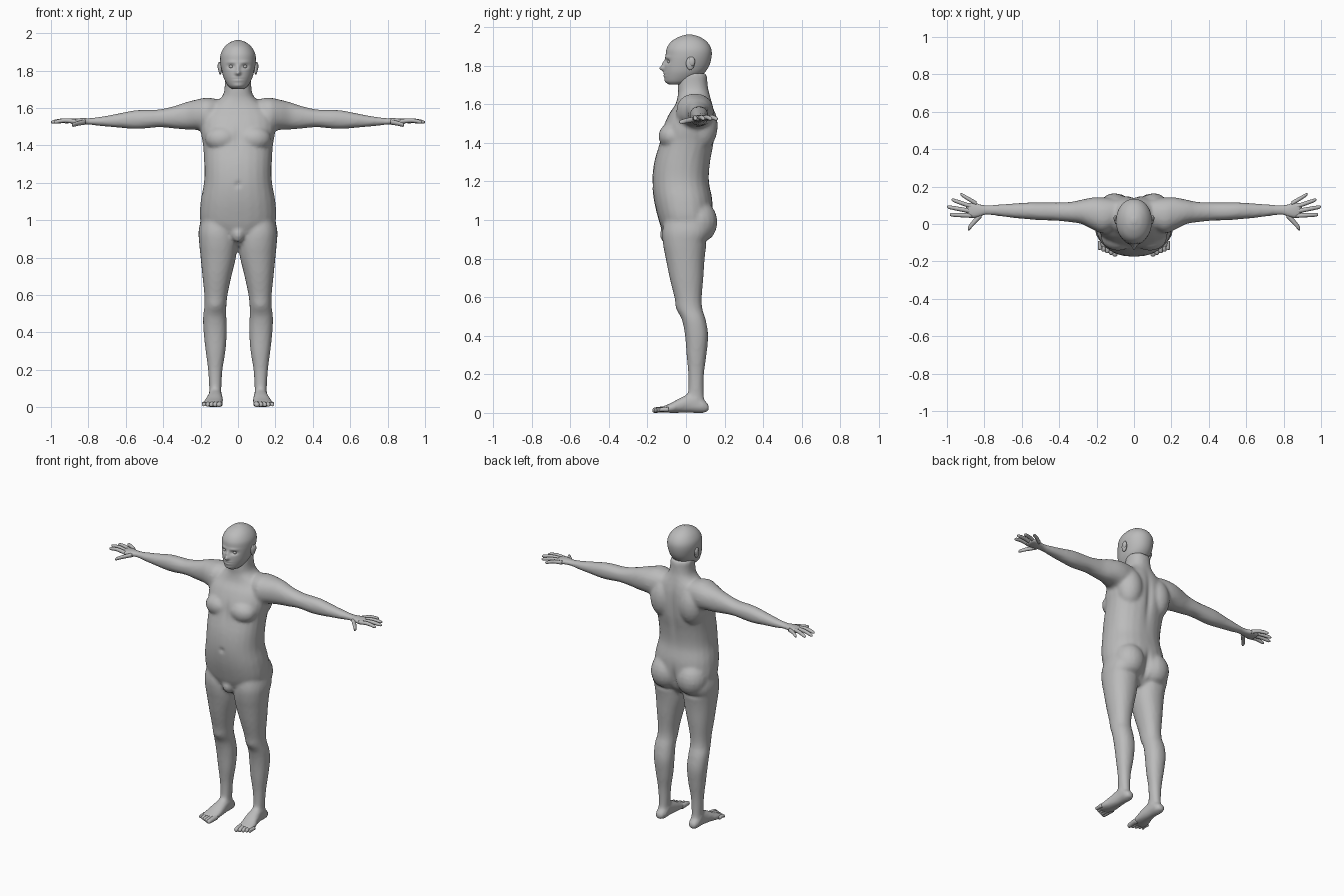
import bpy, bmesh, math
from mathutils import Matrix, Vector

default_cube = bpy.data.objects.get("Cube")
if default_cube:
    bpy.data.objects.remove(default_cube, do_unlink=True)

skin = bpy.data.materials.new("grey_skin")
skin.use_nodes = True
grey = (0.5, 0.5, 0.5, 1)
skin.diffuse_color = grey
skin.node_tree.nodes["Principled BSDF"].inputs["Base Color"].default_value = grey


def spline(a, b, c, d, t):
    """Catmull-Rom interpolation between b and c."""
    return 0.5 * (2 * b + (c - a) * t + (2 * a - 5 * b + 4 * c - d) * t * t
                  + (3 * b - a - 3 * c + d) * t ** 3)


def loft(bm, axis, sections, side=1, power=2.2, sides=24, steps=4):
    """Skin of oval sections: position on axis, then low/high bounds on the other two axes."""
    others = [i for i in range(3) if i != axis]
    last = len(sections) - 1
    rows = []
    for i in range(last):
        near = [sections[max(0, min(last, i + k))] for k in (-1, 0, 1, 2)]
        for s in range(steps):
            rows.append([spline(*vals, s / steps) for vals in zip(*near)])
    rows.append(sections[-1])
    rings = []
    for pos, low_a, high_a, low_b, high_b in rows:
        ring = []
        for k in range(sides):
            angle = math.tau * k / sides
            co = Vector()
            co[axis] = pos
            for index, low, high, unit in ((others[0], low_a, high_a, math.cos(angle)),
                                           (others[1], low_b, high_b, math.sin(angle))):
                bulge = math.copysign(abs(unit) ** (2 / power), unit)
                co[index] = (low + high) / 2 + (high - low) / 2 * bulge
            co.x *= side
            ring.append(bm.verts.new(co))
        rings.append(ring)
    for lower, upper in zip(rings, rings[1:]):
        for k in range(sides):
            n = (k + 1) % sides
            bm.faces.new((lower[k], lower[n], upper[n], upper[k]))
    bm.faces.new(rings[0][::-1])
    bm.faces.new(rings[-1])


def blob(bm, centre, radii):
    """Ellipsoid muscle or feature."""
    bmesh.ops.create_uvsphere(bm, u_segments=20, v_segments=12, radius=1,
                              matrix=Matrix.Translation(centre) @ Matrix.Diagonal((*radii, 1)))


def digit(bm, axis, start, middle, tip, radius, side, slant=1):
    """Finger or toe, rounded at the tip; slant widens one that runs across its axis."""
    start, middle, tip = Vector(start), Vector(middle), Vector(tip)
    other = 1 - axis
    sections = []
    for point, scale in ((start, 1.1), (middle, 1), (middle.lerp(tip, .8), .85), (tip, .3)):
        wide, tall = radius * scale * slant, radius * scale
        sections.append((point[axis], point[other] - wide, point[other] + wide,
                         point.z - tall, point.z + tall))
    loft(bm, axis, sections, side, power=2, sides=12)


def finish(bm, name):
    """Turn a bmesh into a smooth grey object."""
    bmesh.ops.recalc_face_normals(bm, faces=bm.faces[:])
    for face in bm.faces:
        face.smooth = True
    mesh = bpy.data.meshes.new(name)
    bm.to_mesh(mesh)
    bm.free()
    mesh.materials.append(skin)
    obj = bpy.data.objects.new(name, mesh)
    bpy.context.collection.objects.link(obj)
    return obj


def sculpt(bm, dents):
    """Push the skin around each centre, fading out over its radii."""
    for (cx, cy, cz), (rx, ry, rz), push in dents:
        push = Vector(push)
        for vert in bm.verts:
            x, y, z = vert.co
            if abs(z - cz) < 2.5 * rz and abs(x - cx) < 2.5 * rx:
                d = ((x - cx) / rx) ** 2 + ((y - cy) / ry) ** 2 + ((z - cz) / rz) ** 2
                vert.co += push * math.exp(-d)


# Head with nose, mouth, eye sockets and ears
head_sections = [(1.702, .032, -.088, -.01), (1.72, .054, -.106, .04), (1.76, .076, -.112, .092),
                 (1.8, .087, -.112, .12), (1.85, .095, -.106, .133), (1.89, .092, -.1, .13),
                 (1.925, .073, -.077, .108), (1.95, .044, -.036, .07), (1.962, .012, .005, .03)]
head = bmesh.new()
loft(head, 2, [(z, -w, w, front, back) for z, w, front, back in head_sections],
     power=2.1, sides=96, steps=8)
features = [((0, -.11, 1.787), (.013, .05, .013), (0, -.026, 0)),      # nose tip
            ((0, -.11, 1.812), (.009, .05, .016), (0, -.012, 0)),      # nose bridge
            ((0, -.11, 1.753), (.028, .05, .014), (0, -.007, 0)),      # lips
            ((0, -.115, 1.754), (.026, .05, .003), (0, .007, 0)),      # mouth line
            ((0, -.11, 1.72), (.025, .04, .012), (0, -.004, 0))]       # chin
for side in (1, -1):
    features += [((side * .036, -.1, 1.822), (.02, .05, .011), (0, .014, 0)),
                 ((side * .036, -.1, 1.845), (.025, .05, .007), (0, -.004, 0))]
sculpt(head, features)
for side in (1, -1):
    blob(head, (side * .095, .022, 1.812), (.01, .022, .034))
    blob(head, (side * .1, .03, 1.822), (.009, .017, .024))
    blob(head, (side * .036, -.083, 1.821), (.013, .013, .01))
finish(head, "head")

# Torso and neck
torso = [(.86, .05, -.06, .06), (.9, .11, -.1, .1), (.95, .17, -.125, .13),
         (1, .203, -.142, .14), (1.1, .2, -.166, .138), (1.2, .182, -.175, .12),
         (1.3, .181, -.165, .127), (1.4, .187, -.138, .145), (1.48, .2, -.12, .15),
         (1.55, .195, -.088, .147), (1.6, .16, -.055, .138), (1.65, .095, -.042, .124),
         (1.69, .074, -.042, .114), (1.76, .07, -.04, .108)]
leg = [(1.05, .03, .185, -.1, .11), (.95, .01, .21, -.122, .13), (.88, .004, .208, -.12, .108),
       (.8, .011, .2, -.105, .097), (.7, .035, .19, -.085, .09), (.6, .056, .18, -.06, .082),
       (.54, .062, .18, -.045, .085), (.48, .062, .187, -.02, .103), (.4, .06, .184, -.005, .115),
       (.3, .067, .173, .003, .106), (.2, .083, .16, .012, .093), (.1, .089, .154, .01, .091),
       (.04, .09, .155, -.01, .1)]
foot = [(.119, .104, .142, .012, .04), (.09, .088, .155, 0, .07), (.03, .085, .158, 0, .1),
        (-.03, .08, .17, 0, .078), (-.08, .08, .185, 0, .05), (-.13, .086, .188, .003, .03)]
arm = [(.08, -.01, .13, 1.5, 1.64), (.16, -.05, .142, 1.47, 1.655), (.22, -.03, .142, 1.482, 1.645),
       (.28, 0, .13, 1.485, 1.63), (.34, .01, .118, 1.49, 1.61), (.42, .018, .115, 1.497, 1.592),
       (.5, .02, .115, 1.49, 1.59), (.56, .025, .115, 1.488, 1.586), (.64, .032, .11, 1.495, 1.57),
       (.72, .042, .105, 1.502, 1.555), (.79, .048, .1, 1.51, 1.546), (.83, .035, .11, 1.51, 1.546),
       (.87, .03, .12, 1.512, 1.543), (.9, .036, .115, 1.515, 1.536)]
rough = bmesh.new()
loft(rough, 2, [(z, -w, w, front, back) for z, w, front, back in torso], power=2.3)
blob(rough, (0, -.1, .925), (.035, .035, .045))
for side in (1, -1):
    loft(rough, 2, leg, side)
    loft(rough, 1, foot, side)
    loft(rough, 0, arm, side)
    # Chest, buttock, shoulder blade and ankle
    blob(rough, (side * .085, -.07, 1.435), (.092, .073, .07))
    blob(rough, (side * .095, .06, .99), (.1, .103, .115))
    blob(rough, (side * .105, .08, 1.49), (.085, .085, .13))
    blob(rough, (side * .122, .05, .065), (.038, .025, .025))

# Fuse torso and limbs into one skin
body = finish(rough, "body")
fuse = body.modifiers.new("fuse", 'REMESH')
fuse.mode = 'VOXEL'
fuse.voxel_size = 0.011
relax = body.modifiers.new("relax", 'SMOOTH')
relax.iterations = 3
graph = bpy.context.evaluated_depsgraph_get()
fused = bmesh.new()
fused.from_mesh(body.evaluated_get(graph).to_mesh())
bpy.data.objects.remove(body, do_unlink=True)

dents = [((0, -.175, 1.19), (.014, .03, .014), (0, .01, 0)),       # navel
         ((0, .16, 1.42), (.02, .05, .17), (0, -.014, 0)),         # spine
         ((0, .15, .96), (.018, .07, .08), (0, -.025, 0)),         # buttock cleft
         ((0, -.14, 1.45), (.016, .04, .07), (0, .007, 0))]        # breastbone
for side in (1, -1):
    dents += [((side * .12, -.045, .54), (.04, .04, .035), (0, -.006, 0)),   # kneecap
              ((side * .105, .11, .89), (.07, .05, .014), (0, -.008, 0))]    # buttock fold
sculpt(fused, dents)
finish(fused, "body")

# Fingers, thumbs and toes
finger_tips = [(.985, .05), (1, .092), (.975, .13), (.928, .16)]
for side, label in ((1, "left"), (-1, "right")):
    fingers = bmesh.new()
    for i, (tip_x, tip_y) in enumerate(finger_tips):
        x, y = .865 - .008 * i, .045 + .021 * i
        digit(fingers, 0, (x, y, 1.527), ((x + tip_x) / 2, (y + tip_y) / 2, 1.533),
              (tip_x, tip_y, 1.524), .0115, side)
    digit(fingers, 0, (.815, .054, 1.525), (.856, .01, 1.517), (.888, -.027, 1.508),
          .0125, side, slant=1.4)
    finish(fingers, label + "_fingers")

    toes = bmesh.new()
    for i in range(5):
        x = .099 + .0205 * i
        digit(toes, 1, (x, -.09, .018), (x, -.13, .017), (x + .003, -.174 + .009 * i, .013),
              .0155 - .0012 * i, side)
    finish(toes, label + "_toes")
